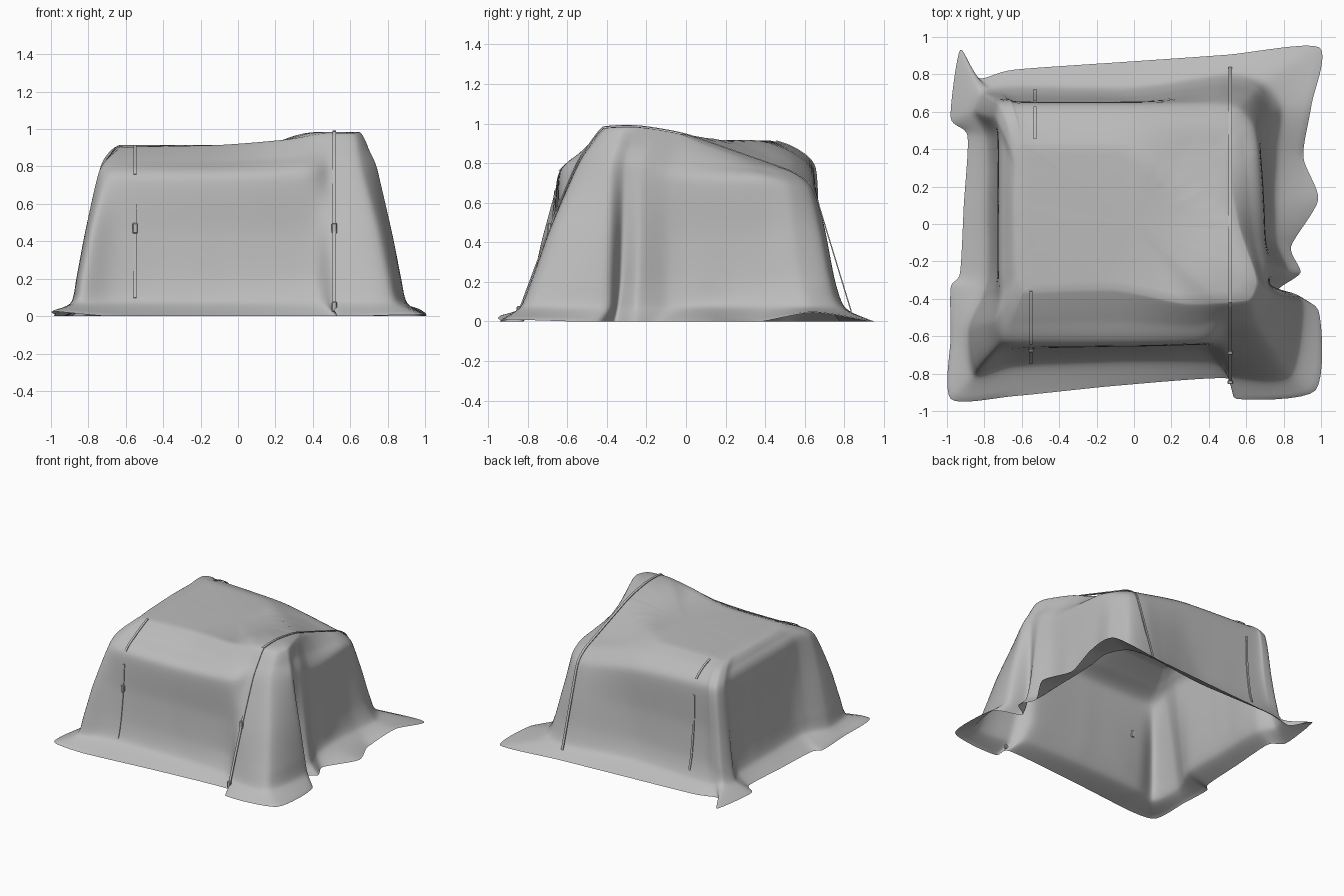
import bpy, bmesh, math
from mathutils import Vector, noise
from mathutils.bvhtree import BVHTree
from mathutils.geometry import convex_hull_2d

if "Cube" in bpy.data.objects:
    bpy.data.objects.remove(bpy.data.objects["Cube"])

grey = bpy.data.materials.new("canvas_grey")
grey.diffuse_color = (0.5, 0.5, 0.5, 1)
grey.use_nodes = True
grey.node_tree.nodes["Principled BSDF"].inputs["Base Color"].default_value = grey.diffuse_color


def clamp(v):
    return max(0.0, min(1.0, v))


def add_object(name, bm):
    mesh = bpy.data.meshes.new(name)
    bm.to_mesh(mesh)
    mesh.materials.append(grey)
    obj = bpy.data.objects.new(name, mesh)
    bpy.context.collection.objects.link(obj)
    return obj


def spline(a, b, c, d, t, pull=0.36):
    """Cardinal curve from b to c; a low pull keeps it close to straight."""
    h = t * t * (3 - 2 * t)
    m0, m1 = t ** 3 - 2 * t * t + t, t ** 3 - t * t
    return b * (1 - h) + c * h + (c - a) * (pull * m0) + (d - b) * (pull * m1)


# Heights of the roof and of the shoulder line below it
def roof_z(x, y):
    wide = 0.31 if x < 0.54 else 0.3
    peak = 0.07 * math.exp(-((x - 0.54) / wide) ** 4 - ((y + 0.3) / 0.32) ** 2)
    sag = 0.32 * max(0.0, 0.73 * x + y - 0.38)
    return 0.915 + peak - sag - 0.012 * clamp((-x - y - 0.5) * 2)


def shoulder_z(x, y):
    front = 0.04 * clamp((-y - 0.45) / 0.2) * clamp((0.5 - x) / 0.2)
    right = 0.07 * clamp((x - 0.4) / 0.2) * clamp((y + 0.25) / 0.2)
    return 0.78 - front - max(right, 0.11 * clamp((x + 0.2) / 0.7) * clamp(y / 0.6))


# Cross-sections, anticlockwise from the front left
roof = [(-.55, -.36), (-.1, -.35), (.25, -.42), (.45, -.42), (.61, -.40), (.65, -.32),
        (.64, -.25), (.60, -.14), (.56, -.02), (.53, .12), (.49, .30), (.46, .38), (.43, .41),
        (.3, .42), (0, .42), (-.52, .42), (-.59, .415), (-.62, .40), (-.63, .36),
        (-.63, .28), (-.635, .1), (-.63, -.16), (-.62, -.25), (-.61, -.31), (-.59, -.35)]
shoulder = [(-.61, -.645), (-.1, -.645), (.36, -.635), (.49, -.56), (.66, -.54), (.745, -.39),
            (.72, -.31), (.72, -.22), (.70, -.09), (.69, .10), (.67, .38), (.64, .52),
            (.56, .62), (.42, .645), (0, .645), (-.59, .645), (-.66, .655), (-.72, .64),
            (-.74, .57), (-.725, .46), (-.725, .1), (-.725, -.24), (-.72, -.38),
            (-.745, -.52), (-.71, -.62)]
foot = [(-.64, -.76), (-.1, -.735), (.42, -.735), (.53, -.82), (.84, -.81), (.90, -.41),
        (.75, -.345), (.82, -.25), (.76, -.09), (.76, .12), (.77, .42), (.79, .62), (.71, .77),
        (.50, .80), (0, .735), (-.62, .735), (-.76, .72), (-.83, .71), (-.86, .60),
        (-.79, .46), (-.79, .1), (-.79, -.26), (-.82, -.38), (-.89, -.56), (-.86, -.81)]
brim = [(-.64, -.92), (-.1, -.865), (.50, -.825), (.55, -.935), (.97, -.89), (.985, -.46),
        (.77, -.36), (.89, -.26), (.84, -.12), (.985, .13), (.905, .36), (.95, .64),
        (.99, .945), (.5, .905), (0, .87), (-.64, .825), (-.83, .78), (-.93, .93),
        (-.98, .57), (-.89, .47), (-.91, .1), (-.93, -.26), (-.98, -.34),
        (-.98, -.6), (-.98, -.935)]

# Loose corners slope evenly; elsewhere the cloth hangs against a box
slack = {3: 1, 4: 1, 5: 1, 6: .5, 7: .7, 11: .4, 12: .6, 13: .7, 16: .4, 17: .6, 18: .6,
         22: .6, 23: 1, 24: 1, 0: .4}
# Raised bits of loose cloth at the hem: x, y, height
crumples = [(-.9, -.85, .09), (.85, -.85, .05), (.95, .62, .05), (-.95, -.5, .03)]


def column(i):
    """Control points down one side, from roof to hem."""
    r, s, f, b = roof[i], shoulder[i], foot[i], brim[i]
    rv = Vector((*r, roof_z(*r)))
    sv = Vector((*s, shoulder_z(*s)))
    fv = Vector((*f, 0.075))
    cv = rv.lerp(sv, 0.55)
    cv.z += 0.012 + 0.02 * clamp((r[1] - 0.3) * 8) + 0.012 * clamp((-r[0] - .5) * 10)
    k = slack.get(i, 0)
    mv, lv = sv.lerp(fv, 0.14 + 0.36 * k), sv.lerp(fv, 0.45 + 0.35 * k)
    mv.z, lv.z = 0.45, 0.21
    lift = max(h * math.exp(-((b[0] - x) ** 2 + (b[1] - y) ** 2) / 0.012) for x, y, h in crumples)
    bv = Vector((*b, lift))
    inner = Vector((r[0] * .8, r[1] * .8, roof_z(r[0] * .8, r[1] * .8)))
    return [inner, rv, cv, sv, mv, lv, fv, bv, bv + (bv - fv) * 0.5]


# Draped cover: smooth loft around and down the cross-sections
AROUND, DOWN, INNER = 8, 7, 8
n = len(roof)
controls = [column(i) for i in range(n)]
dense = []
for i in range(n):
    quad = [controls[(i + k) % n] for k in (-1, 0, 1, 2)]
    for k in range(AROUND):
        dense.append([spline(*pts, k / AROUND) for pts in zip(*quad)])

bm = bmesh.new()
rows = []
for j in range(1, INNER):                      # roof
    f = j / INNER
    row = []
    for c in dense:
        x, y = c[1].x * f, c[1].y * f
        fix = c[1].z - roof_z(c[1].x, c[1].y)
        row.append(bm.verts.new((x, y, roof_z(x, y) + fix * f * f)))
    rows.append(row)
for seg in range(6):                           # walls and hem
    for k in range(DOWN + (seg == 5)):
        row = []
        for c in dense:
            p = spline(*c[seg:seg + 4], k / DOWN)
            depth = clamp(0.8 - p.z) * clamp(p.z * 5)
            out = Vector((p.x, p.y, 0)).normalized()
            p += out * depth * 0.01 * noise.noise(Vector((p.x * 7, p.y * 7, p.z * 1.5)))
            p.z = max(p.z, 0.004)
            row.append(bm.verts.new(p))
        rows.append(row)
for v in rows[-1]:
    v.co.z = max(v.co.z - 0.004, 0.0)
m = len(dense)
centre = bm.verts.new((0, 0, roof_z(0, 0)))
for i in range(m):
    i2 = (i + 1) % m
    bm.faces.new((centre, rows[0][i], rows[0][i2]))
    for a, b in zip(rows, rows[1:]):
        bm.faces.new((a[i], b[i], b[i2], a[i2]))
for f in bm.faces:
    f.smooth = True
tree = BVHTree.FromBMesh(bm)
add_object("draped_cover", bm)
bm.free()


# Straps follow the cover; a taut one bridges the hollows
def drape(x, start, end, steps=60):
    pts = []
    for k in range(steps + 1):
        a = math.radians(start + (end - start) * k / steps)
        d = Vector((0, -math.cos(a), math.sin(a)))
        base = Vector((x, 0, 0.02))
        hit = tree.ray_cast(base + d * 2, -d)[0]
        if hit:
            pts.append(hit + d * 0.006)
    return pts


def strap(name, pts, width):
    bm = bmesh.new()
    rings = []
    for i, p in enumerate(pts):
        t = pts[min(i + 1, len(pts) - 1)] - pts[max(i - 1, 0)]
        up = Vector((1, 0, 0)).cross(t).normalized() * 0.003
        w = Vector((width / 2, 0, 0))
        rings.append([bm.verts.new(p + o) for o in (w + up, up - w, -w - up, w - up)])
    for a, b in zip(rings, rings[1:]):
        for k in range(4):
            bm.faces.new((a[k], a[(k + 1) % 4], b[(k + 1) % 4], b[k]))
    bm.faces.new(rings[0])
    bm.faces.new(rings[-1][::-1])
    bmesh.ops.recalc_face_normals(bm, faces=bm.faces)
    add_object(name, bm)
    bm.free()


def buckle(name, p, size):
    bm = bmesh.new()
    bmesh.ops.create_cube(bm, size=1)
    for v in bm.verts:
        v.co = Vector(p) + Vector(a * b for a, b in zip(v.co, size))
    bmesh.ops.bevel(bm, geom=bm.edges[:], offset=0.004, segments=1, affect='EDGES')
    add_object(name, bm)
    bm.free()


path = drape(0.515, 2, 178, 120)
hull = [path[i] for i in convex_hull_2d([p.yz for p in path])]
hull.sort(key=lambda p: math.atan2(p.z - 0.02, -p.y))
strap("right_strap", hull, 0.018)
front = drape(-0.55, 6, 44)
strap("left_strap_front", front, 0.016)
strap("left_strap_front_top", drape(-0.55, 49, 68), 0.016)
strap("left_strap_back", drape(-0.53, 117, 128), 0.016)
strap("left_strap_back_lower", drape(-0.53, 134, 172), 0.016)

# Buckles and end hooks
for name, pts, z in (("right_buckle", hull, .47), ("left_buckle", front, .47),
                     ("right_hook_front", hull[:len(hull) // 2], .05)):
    pairs = [(a, b) for a, b in zip(pts, pts[1:]) if a.z <= z <= b.z]
    if pairs:
        a, b = pairs[0]
        p = a.lerp(b, (z - a.z) / max(b.z - a.z, 1e-6))
        buckle(name, p, (0.028, 0.02, 0.055))
